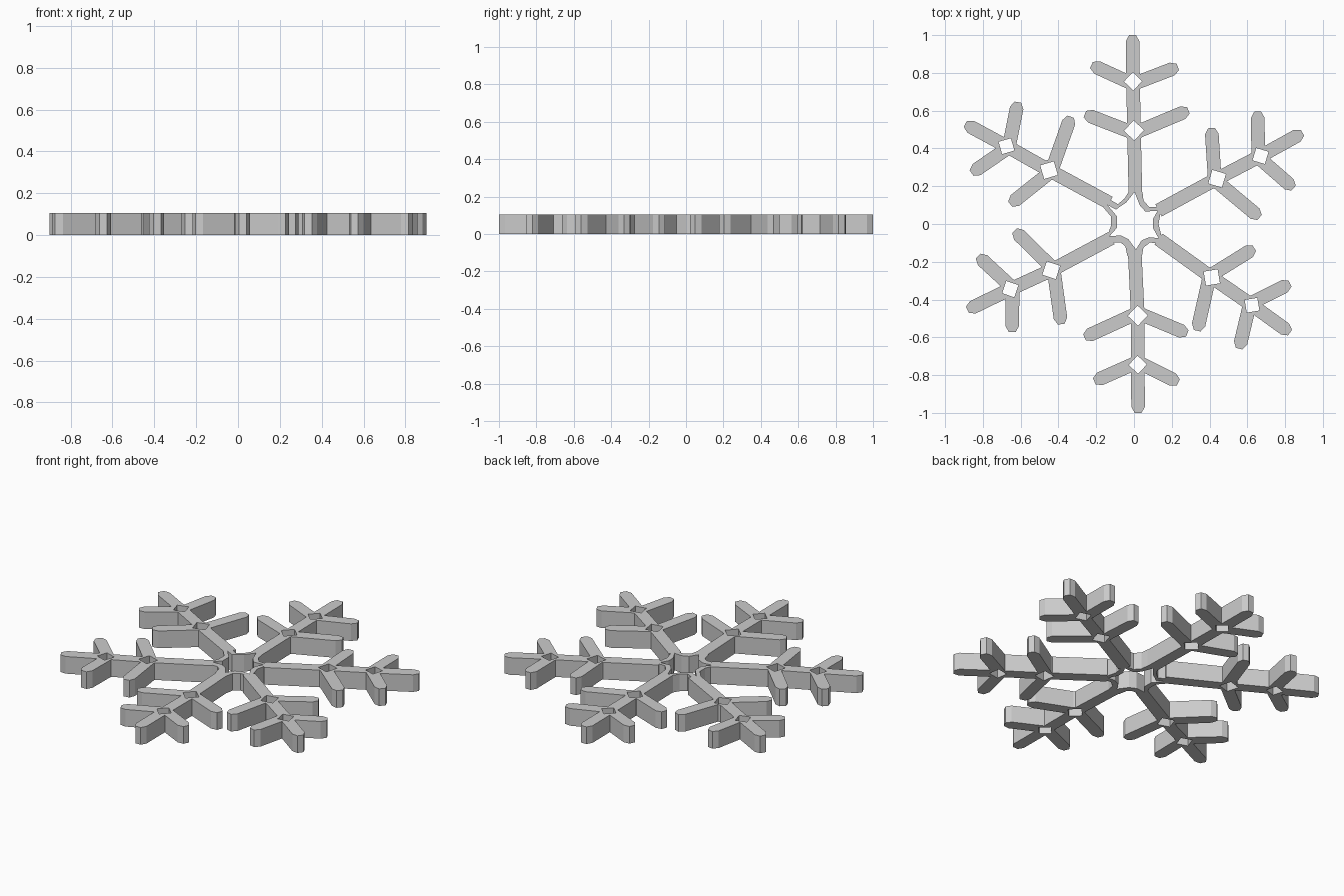
import bpy
from mathutils import Vector
from mathutils.geometry import delaunay_2d_cdt

if "Cube" in bpy.data.objects:
    bpy.data.objects.remove(bpy.data.objects["Cube"])

HEIGHT = 0.105
HALF = 0.036          # half width of every bar

# Each arm: root, inner node, outer node, inner side tips (2), outer side tips (2), end tip
ARMS = [
    [(.008, .14), (0, .495), (-.005, .755), (-.26, .582), (.288, .602), (-.225, .842), (.232, .832), (-.008, 1.0)],
    [(.13, .072), (.44, .24), (.67, .36), (.41, .508), (.665, .035), (.655, .595), (.845, .19), (.892, .483)],
    [(.13, -.08), (.412, -.283), (.625, -.43), (.637, -.128), (.335, -.565), (.826, -.315), (.557, -.66), (.826, -.575)],
    [(.003, -.13), (.02, -.485), (.02, -.745), (-.262, -.6), (.282, -.58), (-.21, -.833), (.235, -.838), (.022, -1.0)],
    [(-.12, -.075), (-.438, -.245), (-.655, -.345), (-.632, -.035), (-.385, -.53), (-.825, -.17), (-.645, -.572), (-.882, -.455)],
    [(-.13, .112), (-.45, .285), (-.675, .412), (-.335, .568), (-.655, .105), (-.615, .645), (-.86, .27), (-.893, .53)],
]

# Hub: curved webs between the arms around a six-pointed opening
HUB = [(-.028, .17), (.045, .17), (.05, .125), (.08, .09), (.14, .09), (.175, .1), (.14, .055), (.13, 0),
       (.145, -.06), (.18, -.1), (.14, -.105), (.085, -.098), (.05, -.125), (.042, -.17), (-.035, -.17),
       (-.045, -.12), (-.07, -.098), (-.125, -.1), (-.18, -.1), (-.14, -.06), (-.122, -.01), (-.122, .04),
       (-.16, .085), (-.19, .13), (-.15, .155), (-.12, .125), (-.085, .105), (-.05, .135)]
STAR = [(.003, .17), (.03, .10), (.06, .066), (.125, .07), (.10, .025), (.10, -.02), (.13, -.075), (.08, -.07),
        (.04, -.087), (.01, -.135), (-.03, -.08), (-.07, -.06), (-.13, -.065), (-.09, -.02), (-.09, .04),
        (-.14, .10), (-.095, .077), (-.04, .115)]


def bar(a, b, chamfer=True):
    """Straight bar from a to b, with a clipped tip at b."""
    d = (b - a).normalized()
    n = Vector((-d.y, d.x)) * HALF
    if not chamfer:
        return [a - n, b - n, b + n, a + n]
    c = b - d * .032
    return [a - n, c - n, b - n * .5, b + n * .5, c + n, a + n]


def diamond(c, axis, r):
    side = Vector((-axis.y, axis.x))
    return [c + axis * r, c + side * r, c - axis * r, c - side * r]


solids = [[Vector(p) for p in HUB]]
holes = [[Vector(p) for p in STAR]]
for arm in ARMS:
    root, inner, outer, a, b, c, d, end = [Vector(p) for p in arm]
    axis = (end - root).normalized()
    # Stem, then side branches and end tip
    solids += [bar(root, inner, False), bar(inner, outer, False), bar(outer, end)]
    for node, tips, r in ((inner, (a, b), .053), (outer, (c, d), .048)):
        solids += [bar(node - axis * .014, t) for t in tips]
        solids.append(diamond(node, axis, r + .024))
        holes.append(diamond(node, axis, r))

# Merge all outlines in the plane, keeping what is inside a solid and outside every hole
points, loops = [], []
for poly in solids + holes:
    area = sum(p.cross(q) for p, q in zip(poly, poly[1:] + poly[:1]))
    if area < 0:
        poly = poly[::-1]
    loops.append(list(range(len(points), len(points) + len(poly))))
    points += poly
verts, _, faces, _, _, origin = delaunay_2d_cdt(points, [], loops, 0, 1e-5)
keep = [f for f, o in zip(faces, origin) if o and max(o) < len(solids)]

# Drop unused points and build the flat plate
used = sorted({i for f in keep for i in f})
index = {v: i for i, v in enumerate(used)}
mesh = bpy.data.meshes.new("snowflake")
mesh.from_pydata([(verts[i].x, verts[i].y, 0) for i in used], [],
                 [[index[i] for i in f] for f in keep])
mesh.update()
snowflake = bpy.data.objects.new("snowflake", mesh)
bpy.context.collection.objects.link(snowflake)

# Thickness upward from the ground
thick = snowflake.modifiers.new("thickness", 'SOLIDIFY')
thick.thickness = HEIGHT
thick.offset = 1.0
